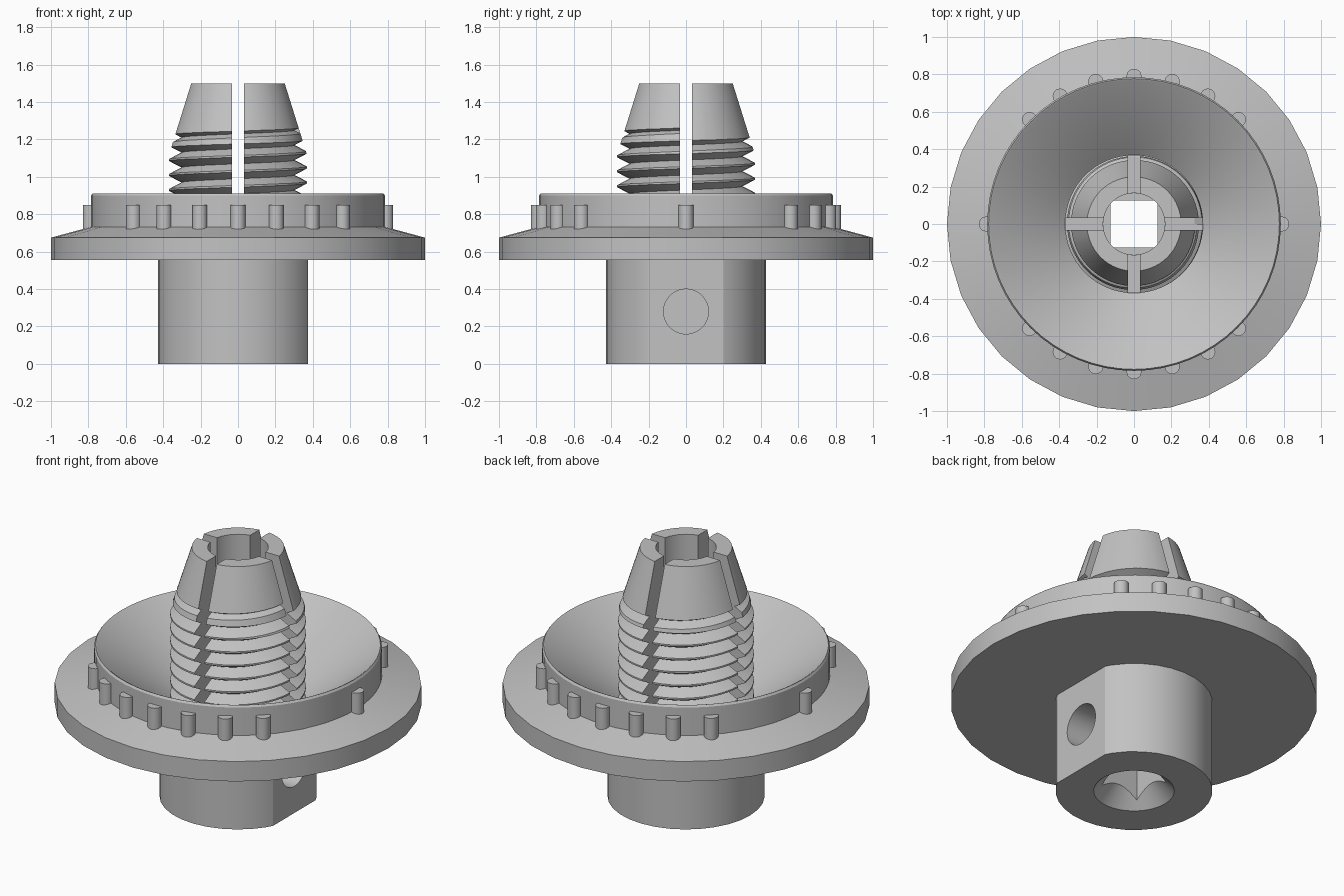
import bpy, bmesh, math
from mathutils import Matrix

if "Cube" in bpy.data.objects:
    bpy.data.objects.remove(bpy.data.objects["Cube"], do_unlink=True)

GREY = (0.54, 0.54, 0.54, 1)
grey = bpy.data.materials.new("plain grey")
grey.use_nodes = True
grey.diffuse_color = GREY
grey.node_tree.nodes["Principled BSDF"].inputs["Base Color"].default_value = GREY


def finish(name, bm):
    bmesh.ops.recalc_face_normals(bm, faces=bm.faces)
    mesh = bpy.data.meshes.new(name)
    bm.to_mesh(mesh)
    bm.free()
    mesh.materials.append(grey)
    ob = bpy.data.objects.new(name, mesh)
    bpy.context.collection.objects.link(ob)
    return ob


def lathe(name, profile, sides=64):
    """Closed (radius, height) outline turned about the z axis."""
    bm = bmesh.new()
    rings = []
    for i in range(sides):
        a = 2 * math.pi * i / sides
        rings.append([bm.verts.new((r * math.cos(a), r * math.sin(a), z)) for r, z in profile])
    n = len(profile)
    for i in range(sides):
        p, q = rings[i], rings[(i + 1) % sides]
        for j in range(n):
            k = (j + 1) % n
            bm.faces.new((p[j], q[j], q[k], p[k]))
    return finish(name, bm)


def box(name, x, y, z):
    bm = bmesh.new()
    size = [b - a for a, b in (x, y, z)]
    mid = [(a + b) / 2 for a, b in (x, y, z)]
    bmesh.ops.create_cube(bm, size=1, matrix=Matrix.Translation(mid) @ Matrix.Diagonal((*size, 1)))
    return finish(name, bm)


def cylinder(name, radius, depth, centre, sides=48, turn=None, top=None):
    bm = bmesh.new()
    bmesh.ops.create_cone(bm, cap_ends=True, segments=sides, radius1=radius,
                          radius2=radius if top is None else top, depth=depth,
                          matrix=Matrix.Translation(centre) @ (turn or Matrix()))
    return finish(name, bm)


def helix_groove(name, inner, outer, half, pitch, top, turns, steps=40):
    """V-shaped thread cutter that winds down from the given top."""
    bm = bmesh.new()
    rows = []
    for i in range(int(turns * steps) + 1):
        a = -2 * math.pi * i / steps
        z = top - pitch * i / steps
        rows.append([bm.verts.new((r * math.cos(a), r * math.sin(a), z + dz))
                     for r, dz in ((inner, 0), (outer, half), (outer, -half))])
    for p, q in zip(rows, rows[1:]):
        for j in range(3):
            k = (j + 1) % 3
            bm.faces.new((p[j], p[k], q[k], q[j]))
    bm.faces.new(rows[0])
    bm.faces.new(rows[-1])
    return finish(name, bm)


def cut(ob, tool):
    mod = ob.modifiers.new("cut", "BOOLEAN")
    mod.operation = "DIFFERENCE"
    mod.solver = "EXACT"
    mod.object = tool
    bpy.context.view_layer.objects.active = ob
    bpy.ops.object.modifier_apply(modifier=mod.name)
    bpy.data.objects.remove(tool, do_unlink=True)


# Hub with a flat side, countersunk square socket and cross hole
BORE = 0.165
hub = cylinder("hub", 0.428, 0.555, (0, 0, 0.2775), 32)
cut(hub, box("flat_cutter", (0.375, 0.6), (-0.5, 0.5), (-0.1, 0.7)))
cut(hub, cylinder("countersink_cutter", 0.24, 0.12, (0, 0, 0.04), top=0.12))
cut(hub, box("square_cutter", (-0.125, 0.125), (-0.125, 0.125), (-0.1, 0.45)))
cut(hub, cylinder("bore_cutter", BORE, 0.4, (0, 0, 0.62)))
cut(hub, cylinder("cross_cutter", 0.12, 0.5, (0.3, 0, 0.28),
                  turn=Matrix.Rotation(math.pi / 2, 4, "Y")))

# Wide flange and the conical bowl on it
flange = lathe("flange", [(0.3, 0.555), (1, 0.555), (1, 0.675), (0.77, 0.737),
                          (0.6, 0.57), (0.3, 0.56)], 32)
bowl = lathe("bowl", [(0.3, 0.558), (0.785, 0.56), (0.785, 0.9), (0.777, 0.912), (0.768, 0.908),
                      (0.36, 0.57), (0.3, 0.57)])

# Threaded, tapered collet stem split by a cross slot
stem = lathe("threaded_stem", [(BORE, 0.555), (0.37, 0.555), (0.37, 1.12), (0.252, 1.5), (BORE, 1.5)])
cut(stem, helix_groove("groove_cutter", 0.303, 0.376, 0.038, 0.08, 1.25, 8))
for across in (True, False):
    long, thin = (-0.6, 0.6), (-0.033, 0.033)
    cut(stem, box("slot_cutter", long if across else thin, thin if across else long, (0.6, 1.7)))

# Grip pegs around the bowl
parts = [hub, flange, bowl, stem]
for step in range(24):
    if step % 12 in (1, 2, 10, 11):
        continue
    a = math.radians(15 * step)
    parts.append(cylinder(f"grip_peg_{step}", 0.04, 0.14,
                          (0.79 * math.cos(a), 0.79 * math.sin(a), 0.78), 20))

# Smooth the round walls and keep the edges crisp
bpy.ops.object.select_all(action="DESELECT")
for ob in parts:
    ob.select_set(True)
bpy.context.view_layer.objects.active = hub
bpy.ops.object.shade_smooth_by_angle(angle=math.radians(25))
